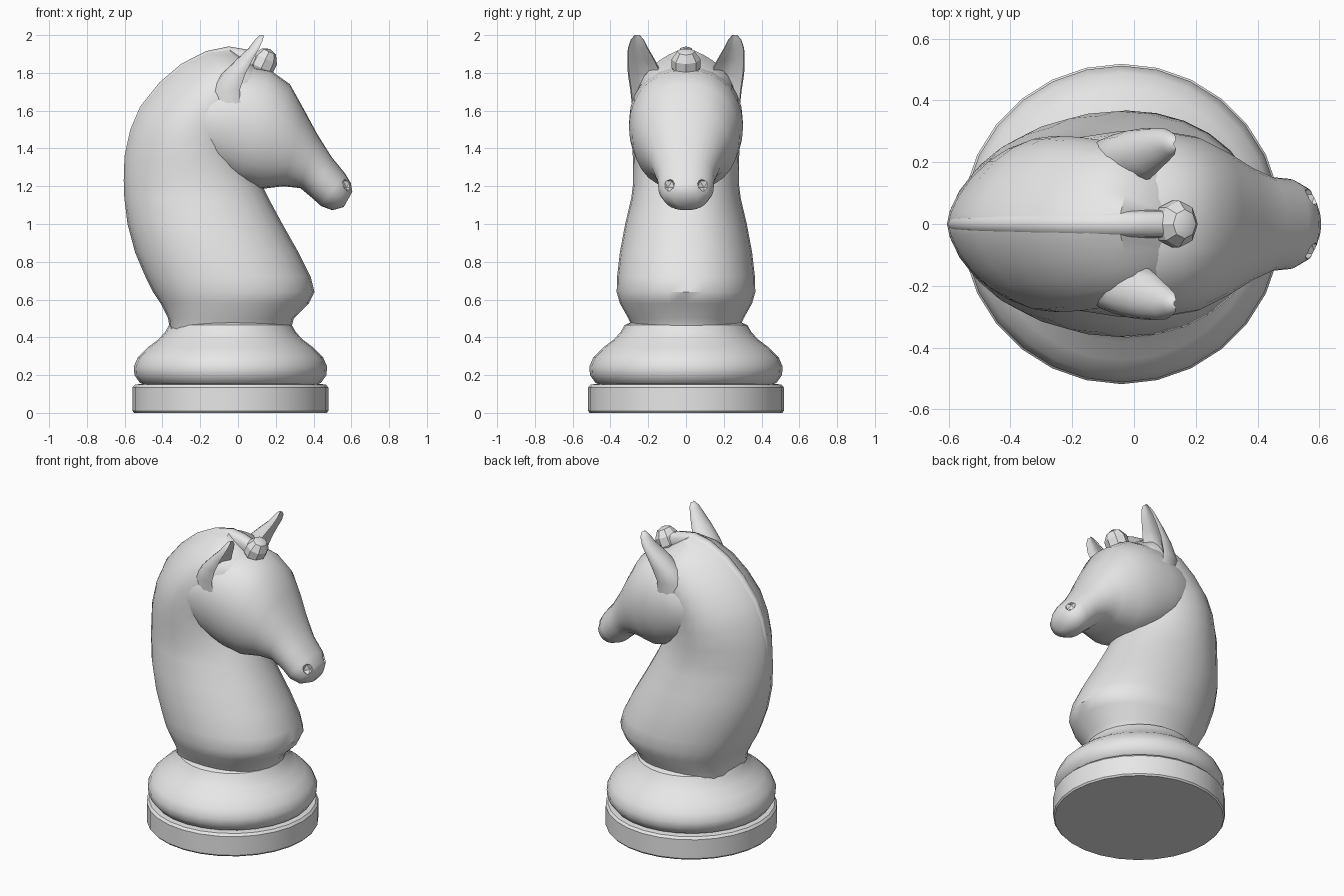
import bpy, bmesh, math
from mathutils import Matrix, Vector

old = bpy.data.objects.get("Cube")
if old:
    bpy.data.objects.remove(old, do_unlink=True)

grey = bpy.data.materials.new("light grey")
grey.use_nodes = True
grey.diffuse_color = (0.8, 0.8, 0.8, 1)
grey.node_tree.nodes["Principled BSDF"].inputs["Base Color"].default_value = (0.8, 0.8, 0.8, 1)


def finish(name, bm, angle=40):
    """Turn a bmesh into a shaded object with the shared material."""
    bmesh.ops.recalc_face_normals(bm, faces=bm.faces)
    mesh = bpy.data.meshes.new(name)
    bm.to_mesh(mesh)
    bm.free()
    obj = bpy.data.objects.new(name, mesh)
    bpy.context.collection.objects.link(obj)
    mesh.materials.append(grey)
    bpy.ops.object.select_all(action="DESELECT")
    obj.select_set(True)
    bpy.context.view_layer.objects.active = obj
    if angle:
        bpy.ops.object.shade_smooth_by_angle(angle=math.radians(angle))
    return obj


def skin(name, rings, angle=40):
    """Bridge a row of closed rings and cap both ends."""
    bm = bmesh.new()
    rows = [[bm.verts.new(p) for p in ring] for ring in rings]
    n = len(rows[0])
    for low, high in zip(rows, rows[1:]):
        for i in range(n):
            j = (i + 1) % n
            bm.faces.new((low[i], low[j], high[j], high[i]))
    bm.faces.new(rows[0])
    bm.faces.new(rows[-1])
    return finish(name, bm, angle)


def loft(name, sections, power_a=1.0, power_b=(1, 1), cup=0.0, side=1, n=28, angle=40):
    """Sections are (ax, az, bx, bz, half width, optional y centre).
    The powers make the a and b ends pointed (over one) or square (under one);
    power_b runs from the first section to the last."""
    rings = []
    for k, (ax, az, bx, bz, w, *yc) in enumerate(sections):
        a, b = Vector((ax, 0, az)), Vector((bx, 0, bz))
        blend = k / (len(sections) - 1)
        back = power_b[0] + (power_b[1] - power_b[0]) * blend
        ring = []
        for i in range(n):
            t = math.tau * i / n
            u, s = math.cos(t), math.sin(t)
            y = math.copysign(abs(s) ** (power_a if u > 0 else back), s) * w
            y += yc[0] if yc else 0
            if u > 0:
                u *= 1 - cup * u
            p = (a + b) / 2 + (a - b) / 2 * u
            ring.append((p.x, y * side, p.z))
        rings.append(ring)
    return skin(name, rings, angle)


def lathe(name, profile, cx=-0.04, n=28):
    rings = [[(cx + r * math.cos(math.tau * i / n), r * math.sin(math.tau * i / n), z)
              for i in range(n)] for r, z in profile]
    return skin(name, rings, 35)


# Turned base: flat plinth, then the rounded collar
lathe("plinth", [(0.51, 0), (0.518, 0.01), (0.518, 0.135), (0.505, 0.15), (0.46, 0.155)])
lathe("base_collar", [(0.46, 0.15), (0.48, 0.16), (0.508, 0.2), (0.512, 0.245), (0.49, 0.295),
                      (0.44, 0.345), (0.38, 0.39), (0.345, 0.43), (0.325, 0.465), (0.29, 0.48)])

# Neck, from the collar up and over to the crown; a is the chest, b the crest
loft("neck", [
    (0.28, 0.44, -0.36, 0.44, 0.28), (0.295, 0.5, -0.37, 0.5, 0.305),
    (0.375, 0.58, -0.41, 0.58, 0.35), (0.405, 0.64, -0.45, 0.64, 0.367),
    (0.385, 0.72, -0.49, 0.72, 0.365), (0.32, 0.85, -0.545, 0.85, 0.35),
    (0.235, 1, -0.585, 1, 0.322), (0.165, 1.13, -0.602, 1.14, 0.29),
    (0.13, 1.2, -0.605, 1.23, 0.28), (0.08, 1.28, -0.6, 1.36, 0.28),
    (0.05, 1.36, -0.568, 1.5, 0.285), (0.05, 1.42, -0.515, 1.62, 0.285),
    (0.08, 1.47, -0.415, 1.745, 0.28), (0.1, 1.51, -0.295, 1.848, 0.27),
    (0.12, 1.54, -0.165, 1.915, 0.25), (0.14, 1.57, -0.05, 1.935, 0.22),
    (0.16, 1.6, 0.09, 1.84, 0.18)], power_a=0.92, power_b=(0.6, 1.9))

# Head, from inside the neck to the nose; a is the brow line, b the jaw line
head = loft("head", [
    (-0.2, 1.76, -0.34, 1.44, 0.23), (-0.11, 1.8, -0.25, 1.36, 0.28),
    (0.03, 1.84, -0.13, 1.275, 0.3), (0.17, 1.815, 0, 1.215, 0.302),
    (0.275, 1.74, 0.12, 1.185, 0.283), (0.35, 1.605, 0.24, 1.2, 0.235),
    (0.42, 1.475, 0.33, 1.19, 0.185), (0.495, 1.355, 0.39, 1.14, 0.152),
    (0.565, 1.27, 0.44, 1.095, 0.146), (0.598, 1.215, 0.5, 1.073, 0.12),
    (0.605, 1.17, 0.56, 1.09, 0.06)], power_a=0.88, power_b=(0.6, 0.95), angle=45)

# Nostrils, hollowed out of the muzzle
for side in (1, -1):
    bm = bmesh.new()
    bmesh.ops.create_icosphere(bm, subdivisions=1, radius=0.04,
                               matrix=Matrix.Translation((0.585, 0.095 * side, 1.21)))
    cutter = finish("nostril_cutter", bm, 0)
    cutter.hide_render = True
    mod = head.modifiers.new("nostril", "BOOLEAN")
    mod.operation, mod.solver, mod.object = "DIFFERENCE", "EXACT", cutter
    bpy.context.view_layer.objects.active = head
    bpy.ops.object.modifier_apply(modifier=mod.name)
    bpy.data.objects.remove(cutter, do_unlink=True)

# Ears, cupped towards the front
for side, label in ((1, "left"), (-1, "right")):
    loft(label + "_ear", [
        (0.1, 1.64, -0.12, 1.6, 0.05, 0.235), (0.115, 1.72, -0.15, 1.7, 0.08, 0.215),
        (0.125, 1.8, -0.09, 1.79, 0.09, 0.218), (0.135, 1.87, -0.01, 1.87, 0.073, 0.238),
        (0.15, 1.93, 0.055, 1.93, 0.054, 0.254), (0.16, 1.975, 0.09, 1.975, 0.035, 0.258),
        (0.15, 2, 0.115, 2, 0.014, 0.258)],
        cup=1.2, side=side, n=16, angle=50)

# Mane ridge along the crest; a is the outer edge, b is buried
loft("mane", [
    (0.11, 1.9, 0.09, 1.8, 0.045), (0.04, 1.925, 0.03, 1.8, 0.045),
    (-0.05, 1.94, -0.05, 1.82, 0.044), (-0.17, 1.915, -0.14, 1.8, 0.042),
    (-0.3, 1.848, -0.25, 1.76, 0.038), (-0.418, 1.747, -0.36, 1.68, 0.034),
    (-0.518, 1.622, -0.45, 1.58, 0.03), (-0.57, 1.5, -0.5, 1.47, 0.027),
    (-0.601, 1.36, -0.53, 1.34, 0.024), (-0.605, 1.23, -0.54, 1.22, 0.02)],
    power_a=0.6, n=12, angle=60)

# Faceted forelock between the ears
bm = bmesh.new()
bmesh.ops.create_uvsphere(bm, u_segments=8, v_segments=5, radius=1,
                          matrix=Matrix.Translation((0.135, 0, 1.85))
                          @ Matrix.Rotation(math.radians(25), 4, "Y")
                          @ Matrix.Diagonal((0.07, 0.08, 0.085, 1)))
finish("forelock", bm, 20)
